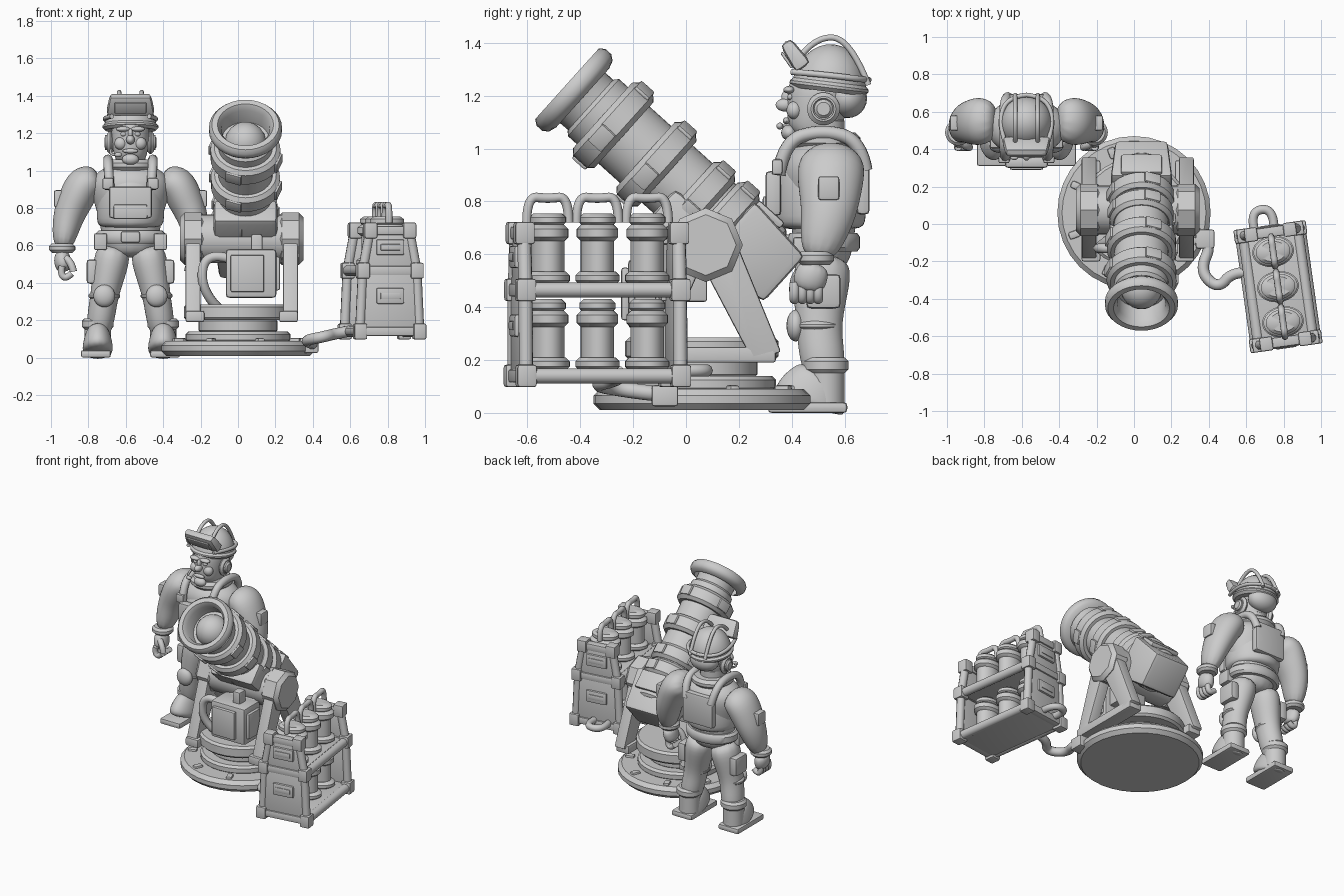
import bpy, bmesh, math
from mathutils import Matrix, Vector

if "Cube" in bpy.data.objects:
    bpy.data.objects.remove(bpy.data.objects["Cube"])

GREY = (.6, .6, .6, 1)
grey = bpy.data.materials.new("plain grey")
grey.use_nodes = True
grey.diffuse_color = GREY
grey.node_tree.nodes["Principled BSDF"].inputs["Base Color"].default_value = GREY
WORLD = Matrix.Identity(4)
SIDES = (-1, 1)


def move(x=0, y=0, z=0):
    return Matrix.Translation((x, y, z))


def turn(axis, degrees):
    return Matrix.Rotation(math.radians(degrees), 4, axis)


def scale(x=1, y=1, z=1):
    return Matrix.Diagonal((x, y, z, 1))


def finish(name, bm, frame, soft=False):
    """Turn a bmesh into an object, either subdivided or smoothed by angle."""
    bm.transform(frame)
    bmesh.ops.recalc_face_normals(bm, faces=bm.faces)
    mesh = bpy.data.meshes.new(name)
    bm.to_mesh(mesh)
    bm.free()
    mesh.materials.append(grey)
    ob = bpy.data.objects.new(name, mesh)
    bpy.context.collection.objects.link(ob)
    if soft:
        mesh.shade_smooth()
        modifier = ob.modifiers.new("soft", "SUBSURF")
        modifier.levels = modifier.render_levels = 2
    else:
        bpy.ops.object.select_all(action="DESELECT")
        ob.select_set(True)
        bpy.context.view_layer.objects.active = ob
        bpy.ops.object.shade_smooth_by_angle(angle=math.radians(40))


def soften_edges(bm, offset):
    bmesh.ops.bevel(bm, geom=bm.edges[:], offset=offset, segments=2, affect="EDGES",
                    profile=.6, clamp_overlap=True)


def box(name, at, size, frame=WORLD, bevel=.012, taper=(1, 1)):
    """Bevelled box; taper scales its upper end."""
    bm = bmesh.new()
    bmesh.ops.create_cube(bm, size=1, matrix=scale(*size))
    for v in bm.verts:
        if v.co.z > 0:
            v.co.x *= taper[0]
            v.co.y *= taper[1]
    soften_edges(bm, bevel)
    finish(name, bm, frame @ move(*at))


def blob(name, at, size, frame=WORLD):
    bm = bmesh.new()
    bmesh.ops.create_uvsphere(bm, u_segments=20, v_segments=12, radius=1)
    finish(name, bm, frame @ move(*at) @ scale(*size))


def limb(name, path, radii, frame=WORLD, depth=1, sides=12):
    """Soft body whose rings follow the path."""
    bm = bmesh.new()
    path = [Vector(p) for p in path]
    ahead, behind = path[1:] + path[-1:], path[:1] + path[:-1]
    rings = []
    for point, after, before, radius in zip(path, ahead, behind, radii):
        along = (after - before).normalized()
        across = Vector((0, 1, 0)).cross(along).normalized()
        deep = along.cross(across) * depth
        angles = [math.tau * k / sides for k in range(sides)]
        rings.append([bm.verts.new(point + radius * (across * math.cos(a) + deep * math.sin(a)))
                      for a in angles])
    for low, high in zip(rings, rings[1:]):
        for k in range(sides):
            bm.faces.new((low[k - 1], low[k], high[k], high[k - 1]))
    bm.faces.new(rings[0])
    bm.faces.new(rings[-1])
    finish(name, bm, frame, soft=True)


def lathe(name, profile, frame=WORLD, steps=32):
    """Spin (radius, height) points about local z."""
    bm = bmesh.new()
    verts = [bm.verts.new((r, 0, h)) for r, h in profile]
    edges = [bm.edges.new(pair) for pair in zip(verts, verts[1:])]
    bmesh.ops.spin(bm, geom=verts + edges, axis=(0, 0, 1), cent=(0, 0, 0), angle=math.tau, steps=steps)
    bmesh.ops.remove_doubles(bm, verts=bm.verts[:], dist=.0005)
    finish(name, bm, frame)


def drum(name, radius, low, high, frame=WORLD, lip=.015, steps=32):
    inner = radius - lip
    lathe(name, [(0, low), (inner, low), (radius, low + lip), (radius, high - lip),
                 (inner, high), (0, high)], frame, steps)


def prism(name, outline, start, end, frame=WORLD):
    """Outline in the y-z plane, extruded along x."""
    bm = bmesh.new()
    face = bm.faces.new([bm.verts.new((start, y, z)) for y, z in outline])
    grown = bmesh.ops.extrude_face_region(bm, geom=[face])["geom"]
    moved = [g for g in grown if isinstance(g, bmesh.types.BMVert)]
    bmesh.ops.translate(bm, verts=moved, vec=(end - start, 0, 0))
    soften_edges(bm, .012)
    finish(name, bm, frame)


def pipe(name, points, radius, frame=WORLD):
    curve = bpy.data.curves.new(name, "CURVE")
    curve.dimensions, curve.bevel_depth, curve.bevel_resolution = "3D", radius, 3
    curve.use_fill_caps = True
    spline = curve.splines.new("NURBS")
    spline.points.add(len(points) - 1)
    for target, point in zip(spline.points, points):
        target.co = (*(frame @ Vector(point)), 1)
    spline.use_endpoint_u, spline.order_u = True, min(3, len(points))
    curve.materials.append(grey)
    bpy.context.collection.objects.link(bpy.data.objects.new(name, curve))


# Turntable base
base = move(y=.06)
drum("base_disc", .41, .01, .09, base, lip=.025)
drum("base_step", .28, .08, .14, base)
drum("base_neck", .21, .13, .21, base)
drum("turntable", .29, .2, .285, base)
for k in range(8):
    box("base_lug", (.34, 0, .09), (.06, .04, .03), base @ turn("Z", 45 * k + 20))

# Yoke: an A-frame on each side with a faceted hub
pivot = move(.02, .075, .635)
for s in SIDES:
    side = move(x=.02) @ scale(x=s)
    prism("yoke_back_leg", [(.06, .56), (.1, .72), (.18, .67), (.36, .23), (.25, .2)], .22, .3, side)
    prism("yoke_front_leg", [(-.03, .68), (.04, .72), (.06, .56), (-.1, .2), (-.2, .2)], .22, .3, side)
    box("yoke_foot", (.25, .07, .22), (.1, .54, .06), side)
    drum("yoke_hub", .14, .19, .33, pivot @ scale(x=s) @ turn("Y", 90), lip=.025, steps=8)
drum("trunnion", .13, -.23, .23, pivot @ turn("Y", 90))

# Mortar barrel, running along local z from the muzzle
barrel = move(.04, -.45, 1.245) @ turn("X", -132)
drum("barrel_tube", .145, .12, 1, barrel)
lathe("muzzle", [(.125, .2), (.13, .03), (.15, 0), (.18, 0), (.195, .02), (.195, .05), (.18, .07), (.15, .08)], barrel)
blob("loaded_shell", (0, 0, .14), (.11, .11, .11), barrel)
for start, radius in ((.18, .187), (.4, .185), (.61, .17), (.73, .175)):
    drum("barrel_ring", radius, start, start + .11, barrel, lip=.02)
    for k in range(4):
        box("ring_clamp", (radius, 0, start + .055), (.02, .09, .07), barrel @ turn("Z", 90 * k + 20))
box("breech_block", (0, 0, .965), (.33, .29, .28), barrel, bevel=.025, taper=(.85, .8))
box("breech_cover", (0, -.145, .9), (.22, .03, .13), barrel)
box("cradle", (0, .1, .72), (.34, .16, .3), barrel, bevel=.03)

# Control box under the barrel
control = move(.07, -.13, .45)
box("control_box", (0, 0, 0), (.27, .18, .26), control, bevel=.02)
box("control_panel", (-.02, -.1, 0), (.18, .03, .2), control)
box("control_side_pack", (.13, 0, 0), (.05, .13, .18), control)
box("control_grip", (.03, 0, .16), (.06, .07, .1), control)
box("control_bracket", (0, .13, .05), (.2, .16, .16), control)
pipe("control_cable", [(-.12, 0, .08), (-.25, 0, .12), (-.27, 0, -.1), (-.16, .08, -.2)], .026, control)

# Ammunition rack: tray, shelf and tapered posts
rack = move(.77, -.335) @ turn("Z", 8)
end, tray, shelf, top = .295, .14, .465, .68
levels = ((tray, .16), (shelf, .145), (top, .105))
box("rack_tray", (0, 0, tray), (.31, .58, .05), rack)
box("rack_shelf", (0, 0, shelf), (.27, .58, .04), rack)
for s in SIDES:
    for z, x in levels[:2]:
        pipe("rack_rail", [(s * x, -end, z), (s * x, end, z)], .03, rack)
    for e in SIDES:
        for (z, x), (upper, narrow) in zip(levels, levels[1:]):
            pipe("rack_post", [(s * x, e * end, z), (s * narrow, e * end, upper)], .027, rack)
        for z, x in levels:
            box("rack_corner", (s * x, e * end, z), (.07, .075, .085), rack)
for e in SIDES:
    box("rack_end_lower", (0, e * end, .3), (.29, .035, .32), rack, taper=(.9, 1))
    box("rack_end_upper", (0, e * end, .57), (.25, .035, .22), rack, taper=(.75, 1))
    for z, x in levels:
        box("rack_end_bar", (0, e * end, z), (x + x, .055, .05), rack)
    for z in (.33, .59):
        box("rack_tag_frame", (0, e * (end + .02), z), (.15, .025, .085), rack)
        box("rack_tag", (0, e * (end + .03), z), (.11, .015, .035), rack)

# Shell canisters on both levels, with handles over the upper row
for y in (-.19, 0, .19):
    for floor in (tray + .02, shelf + .02):
        canister = rack @ move(0, y, floor) @ scale(x=1.35)
        drum("canister_foot", .083, 0, .05, canister)
        drum("canister_body", .063, .03, .2, canister)
        drum("canister_shoulder", .078, .16, .23, canister, lip=.02)
        drum("canister_cap", .068, .22, .27, canister)
    arch = [(side, z) for side, z in ((-1, .72), (-1, .82), (0, .81), (1, .82), (1, .72))]
    pipe("top_handle", [(0, y + side * .08, z) for side, z in arch], .018, rack)
pipe("end_handle", [(-.08, end, .16), (-.1, .42, .16), (.04, .42, .16), (.02, end, .16)], .024, rack)
pipe("supply_hose", [(.34, -.04, .07), (.42, -.1, .07), (.35, -.25, .09), (.45, -.35, .11),
                     (.53, -.25, .13), (.64, -.26, .15)], .03)
box("hose_socket", (.38, -.08, .065), (.1, .1, .08))

# Crewman: trunk, vest and belt
man = move(-.575, .52)
spine = [(0, 0, z) for z in (.53, .65, .77, .9, .98, 1.04)]
limb("torso", spine, (.13, .16, .18, .23, .21, .1), man, depth=.75)
limb("vest", [(0, -.01, z) for z in (.69, .72, .9, .98)], (.17, .19, .19, .14), man, depth=.95)
drum("belt", .185, .61, .68, man @ scale(y=.75))
drum("collar", .14, 1, 1.06, man, lip=.02)
box("buckle", (0, -.135, .645), (.1, .03, .06), man)
box("chest_plate", (0, -.19, .83), (.23, .06, .17), man, bevel=.02)
box("chest_pouch", (0, -.205, .78), (.18, .05, .08), man)
box("back_plate", (0, .15, .86), (.24, .05, .22), man, bevel=.02)

# Crewman: joints of one side, mirrored for the other
shoulder, elbow, wrist = Vector((.25, .03, .94)), Vector((.34, .02, .74)), Vector((.365, -.03, .57))
hip, knee, ankle = Vector((.085, 0, .6)), Vector((.14, -.02, .33)), Vector((.175, .01, .1))
for s in SIDES:
    half = man @ scale(x=s)
    limb("arm", [(.16, .03, .96), shoulder, shoulder.lerp(elbow, .5), elbow, wrist], (.08, .11, .1, .085, .055), half, 1.25)
    drum("cuff", .07, -.01, .04, half @ move(*wrist))
    palm = half @ move(*wrist)
    limb("palm", [(0, 0, 0), (0, -.02, -.06), (-.015, -.03, -.11)], (.04, .05, .04), palm, depth=1.4)
    for k in range(4):
        y = .03 * k - .08
        pipe("finger", [(0, y, -.08), (.01, y, -.12), (-.02, y, -.15), (-.05, y, -.12)], .019, palm)
    pipe("thumb", [(-.02, -.06, -.04), (-.05, -.08, -.06), (-.06, -.08, -.11)], .02, palm)
    box("sleeve_pocket", (.385, .02, .85), (.05, .08, .09), half)
    pipe("vest_strap", [(.11, -.17, .9), (.12, -.15, 1.03), (.12, .0, 1.07), (.12, .14, 1.03), (.1, .16, .92)], .026, half)
    box("strap_clip", (.12, -.175, .93), (.06, .04, .06), half)
    limb("leg", [hip, hip.lerp(knee, .4), knee, knee.lerp(ankle, .5), ankle], (.095, .1, .075, .08, .06), half, 1.15)
    blob("knee_pad", knee + Vector((0, -.085, 0)), (.058, .035, .06), half)
    drum("knee_strap", .085, -.02, .02, half @ move(*knee))
    box("thigh_pocket", (.205, 0, .46), (.06, .13, .13), half, bevel=.02)
    box("belt_pouch", (.16, -.07, .62), (.07, .09, .09), half)
    boot = half @ move(*ankle)
    drum("boot_cuff", .085, .05, .11, boot)
    drum("boot_shaft", .07, -.08, .07, boot)
    box("boot_sole", (.01, -.07, -.08), (.16, .3, .04), boot, bevel=.015)
    limb("boot_upper", [(0, -.07, -.08), (0, -.06, -.04), (0, -.03, 0), (0, 0, .04)], (.085, .085, .075, .06), boot, 1.7)
    # Face and headset on this side
    ear = half @ move(.09, 0, 1.15) @ turn("Y", 90)
    drum("ear_cup", .062, 0, .035, ear)
    drum("ear_cap", .04, .03, .05, ear)
    blob("eye", (.037, -.125, 1.195), (.017, .012, .012), half)
    blob("brow", (.04, -.13, 1.222), (.038, .022, .014), half)
    blob("cheek", (.052, -.11, 1.145), (.034, .03, .034), half)
    pipe("goggle_strap", [(.1, -.12, 1.29), (.15, 0, 1.28), (.11, .16, 1.26), (0, .17, 1.26)], .012, half)
    pipe("helmet_rib", [(.06, -.1, 1.33), (.06, -.04, 1.42), (.06, .1, 1.42), (.06, .17, 1.24)], .012, half)

# Crewman: head, helmet and goggles
limb("head", [(0, -.07, 1.03), (0, -.05, 1.06), (0, -.03, 1.12), (0, -.02, 1.2), (0, -.01, 1.28)],
     (.05, .085, .1, .108, .1), man, depth=1.15)
drum("neck", .08, .97, 1.12, man)
blob("nose", (0, -.145, 1.165), (.023, .036, .025), man)
blob("nose_bridge", (0, -.135, 1.195), (.014, .024, .03), man)
blob("chin", (0, -.13, 1.06), (.045, .03, .03), man)
blob("lips", (0, -.14, 1.105), (.042, .014, .013), man)
helmet = man @ move(0, .02, 1.225) @ turn("X", -7)
drum("helmet_brim", .15, -.01, .03, helmet)
dome = [(.14 * math.cos(a), .17 * math.sin(a)) for a in (math.pi * k / 16 for k in range(9))]
lathe("helmet_dome", dome, helmet)
blob("helmet_nape", (0, .09, 1.19), (.105, .075, .075), man)
goggles = man @ move(0, -.11, 1.355) @ turn("X", 35)
box("goggle_frame", (0, 0, 0), (.26, .07, .12), goggles, bevel=.03, taper=(.85, .7))
box("goggle_lens", (0, -.035, 0), (.17, .012, .07), goggles)
pipe("mic_boom", [(.1, -.02, 1.12), (.12, -.12, 1.08), (.07, -.16, 1.085)], .007, man @ scale(x=-1))
blob("mic_tip", (-.065, -.165, 1.085), (.02, .013, .013), man)
